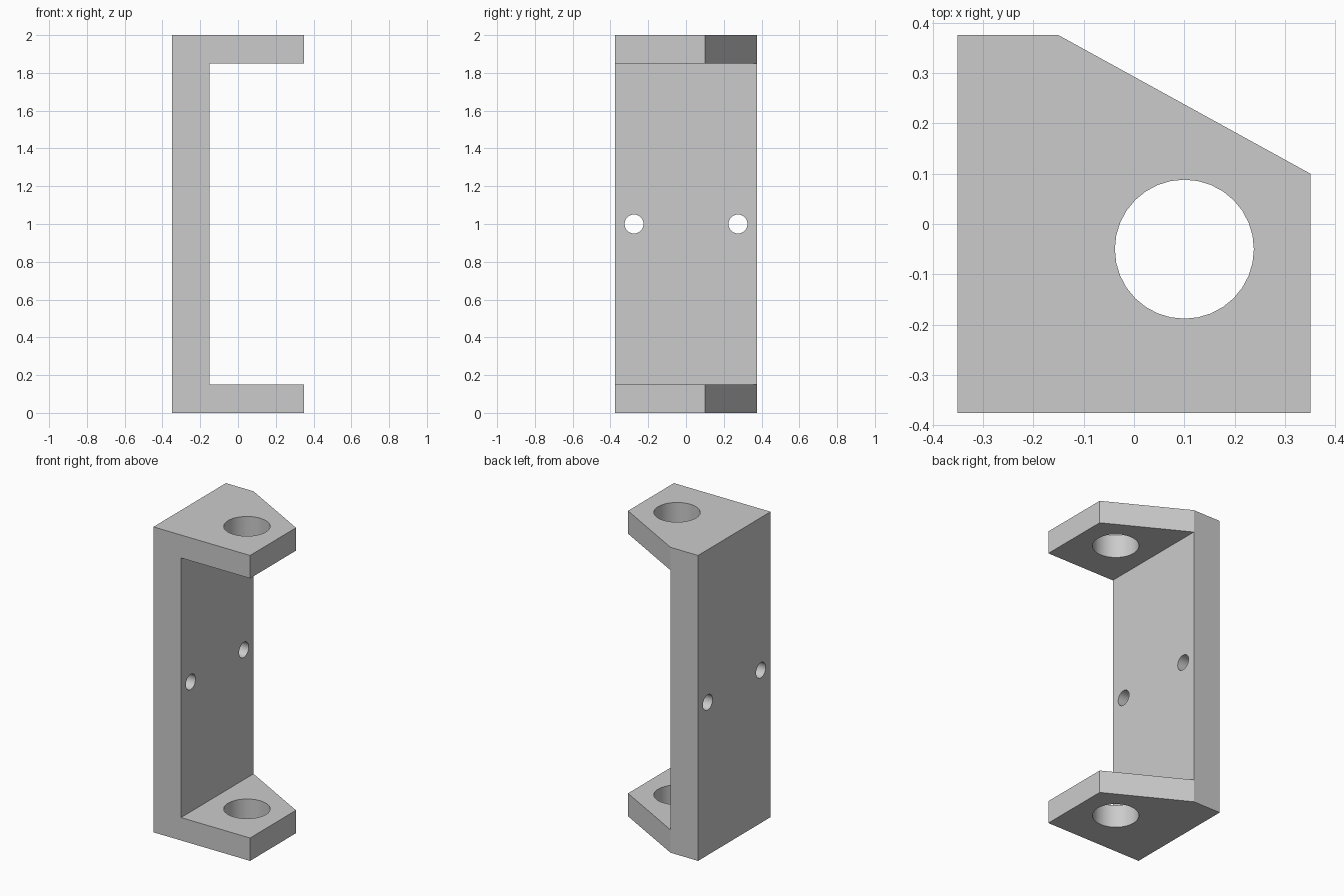
import bpy
import bmesh
from math import pi, radians

if "Cube" in bpy.data.objects:
    bpy.data.objects.remove(bpy.data.objects["Cube"], do_unlink=True)

grey = bpy.data.materials.new("light grey")
grey.use_nodes = True
grey.diffuse_color = (0.6, 0.6, 0.6, 1)
grey.node_tree.nodes["Principled BSDF"].inputs["Base Color"].default_value = (0.6, 0.6, 0.6, 1)


def prism(name, outline, bottom, top):
    """Solid with a flat outline, extruded upward."""
    bm = bmesh.new()
    face = bm.faces.new([bm.verts.new((x, y, bottom)) for x, y in outline])
    extruded = bmesh.ops.extrude_face_region(bm, geom=[face])["geom"]
    verts = [v for v in extruded if isinstance(v, bmesh.types.BMVert)]
    bmesh.ops.translate(bm, verts=verts, vec=(0, 0, top - bottom))
    bmesh.ops.recalc_face_normals(bm, faces=bm.faces)
    mesh = bpy.data.meshes.new(name)
    bm.to_mesh(mesh)
    bm.free()
    mesh.materials.append(grey)
    obj = bpy.data.objects.new(name, mesh)
    bpy.context.collection.objects.link(obj)
    return obj


def cylinder(name, radius, depth, location, rotation=(0, 0, 0)):
    bpy.ops.mesh.primitive_cylinder_add(vertices=32, radius=radius, depth=depth,
                                        location=location, rotation=rotation)
    obj = bpy.context.object
    obj.name = name
    obj.data.materials.append(grey)
    return obj


def cut(target, cutter):
    cutter.hide_render = True
    mod = target.modifiers.new("cut", "BOOLEAN")
    mod.operation = "DIFFERENCE"
    mod.solver = "EXACT"
    mod.object = cutter
    bpy.context.view_layer.objects.active = target
    bpy.ops.object.modifier_apply(modifier=mod.name)
    bpy.data.objects.remove(cutter, do_unlink=True)


# Bracket body with one chamfered corner
bracket = prism("bracket", [(-0.35, -0.375), (0.35, -0.375), (0.35, 0.1),
                            (-0.15, 0.375), (-0.35, 0.375)], 0, 2)

# Opening between the two flanges
cut(bracket, prism("opening_cutter", [(-0.15, -1), (1, -1), (1, 1), (-0.15, 1)], 0.15, 1.85))

# Large holes through both flanges
cut(bracket, cylinder("flange_hole_cutter", 0.138, 3, (0.1, -0.05, 1)))

# Screw holes through the back plate
for side in (-1, 1):
    cut(bracket, cylinder("screw_hole_cutter", 0.05, 0.6, (-0.25, side * 0.275, 1), (0, pi / 2, 0)))

# Smooth hole walls, sharp edges elsewhere
bpy.ops.object.select_all(action="DESELECT")
bracket.select_set(True)
bpy.context.view_layer.objects.active = bracket
bpy.ops.object.shade_smooth_by_angle(angle=radians(25))
